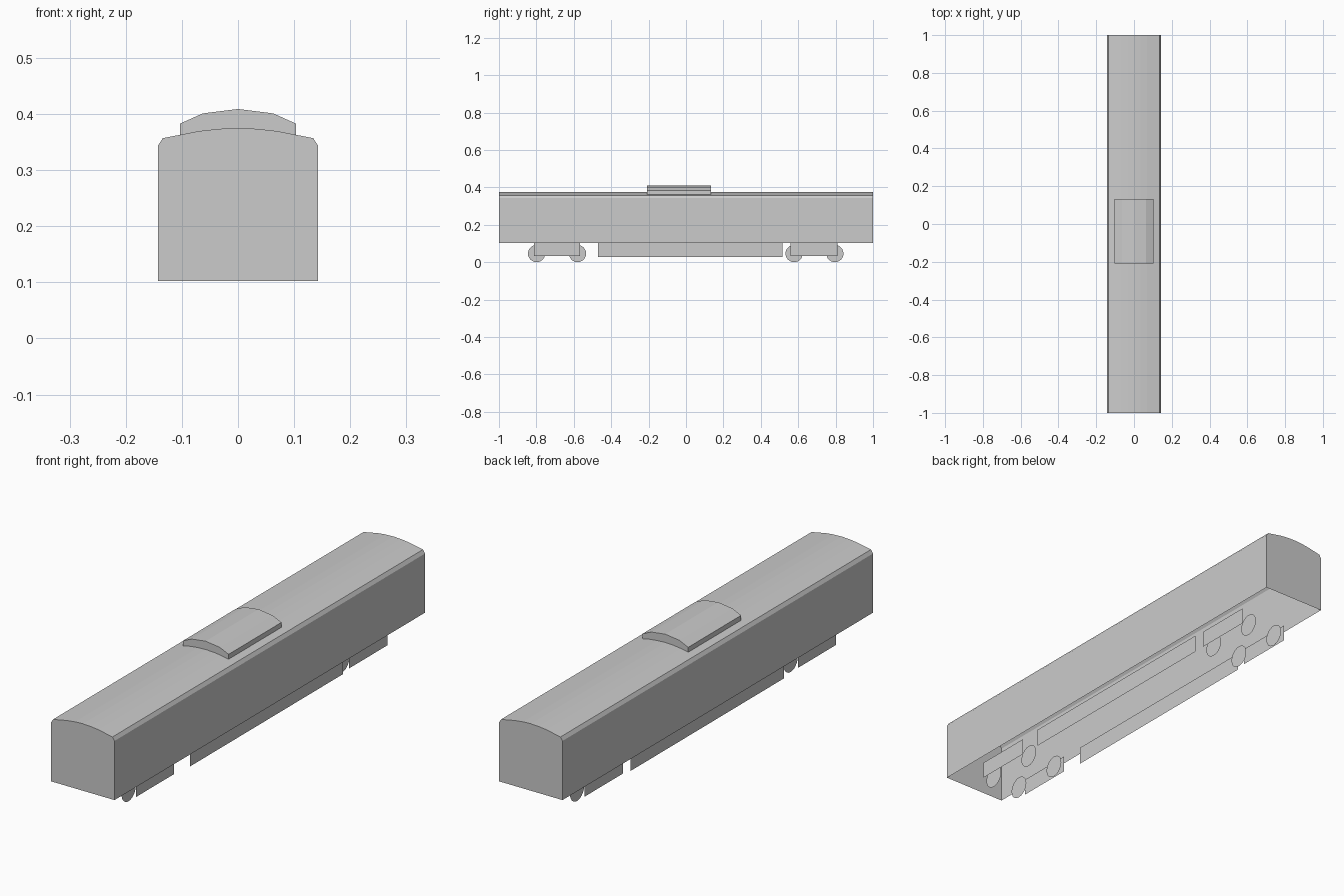
import bpy, bmesh, math
from mathutils import Matrix

if "Cube" in bpy.data.objects:
    bpy.data.objects.remove(bpy.data.objects["Cube"])


def finish(bm, name):
    mesh = bpy.data.meshes.new(name)
    bm.to_mesh(mesh)
    bm.free()
    obj = bpy.data.objects.new(name, mesh)
    bpy.context.collection.objects.link(obj)
    return obj


def mirrored(half):
    """Complete an x-z half section, listed from the right edge to the centre."""
    return half + [(-x, z) for x, z in reversed(half[:-1])]


def shell(name, half, y0, y1):
    """Extrude a section along y with end caps, open underneath."""
    bm = bmesh.new()
    pts = mirrored(half)
    front = [bm.verts.new((x, y0, z)) for x, z in pts]
    back = [bm.verts.new((x, y1, z)) for x, z in pts]
    for i in range(len(pts) - 1):
        bm.faces.new((front[i], back[i], back[i + 1], front[i + 1]))
    bm.faces.new(front[::-1])
    bm.faces.new(back)
    bmesh.ops.recalc_face_normals(bm, faces=bm.faces)
    # make the roof face upwards
    if max(bm.faces, key=lambda f: f.calc_center_median().z).normal.z < 0:
        bmesh.ops.reverse_faces(bm, faces=bm.faces)
    return finish(bm, name)


def side_panel(name, side, x, y0, y1, z0, z1):
    bm = bmesh.new()
    pts = [(y0, z0), (y1, z0), (y1, z1), (y0, z1)]
    bm.faces.new([bm.verts.new((side * x, y, z)) for y, z in pts[::side]])
    return finish(bm, name)


def wheel(name, side, x, y, r):
    bm = bmesh.new()
    place = Matrix.Translation((side * x, y, r)) @ Matrix.Rotation(side * math.pi / 2, 4, 'Y')
    bmesh.ops.create_circle(bm, cap_ends=True, segments=24, radius=r, matrix=place)
    return finish(bm, name)


# Carriage body with arched roof, open bottom
shell("carriage_body", [(0.143, 0.102), (0.143, 0.343), (0.134, 0.357), (0.103, 0.363),
                        (0.07, 0.3695), (0.035, 0.3735), (0, 0.375)], -1, 1)

# Roof equipment cover
shell("roof_cover", [(0.103, 0.362), (0.103, 0.383), (0.063, 0.401), (0, 0.409)], -0.208, 0.133)

# Flat underframe skirts, bogie frames and wheels on both sides
for side, label in ((1, "right"), (-1, "left")):
    side_panel("skirt_" + label, side, 0.112, -0.47, 0.517, 0.028, 0.102)
    for end, y0, y1, axles in (("front", -0.812, -0.566, (-0.799, -0.58)),
                               ("rear", 0.56, 0.809, (0.578, 0.796))):
        side_panel(f"bogie_frame_{end}_{label}", side, 0.108, y0, y1, 0.033, 0.102)
        for n, y in enumerate(axles, 1):
            wheel(f"wheel_{end}_{n}_{label}", side, 0.066, y, 0.046)
